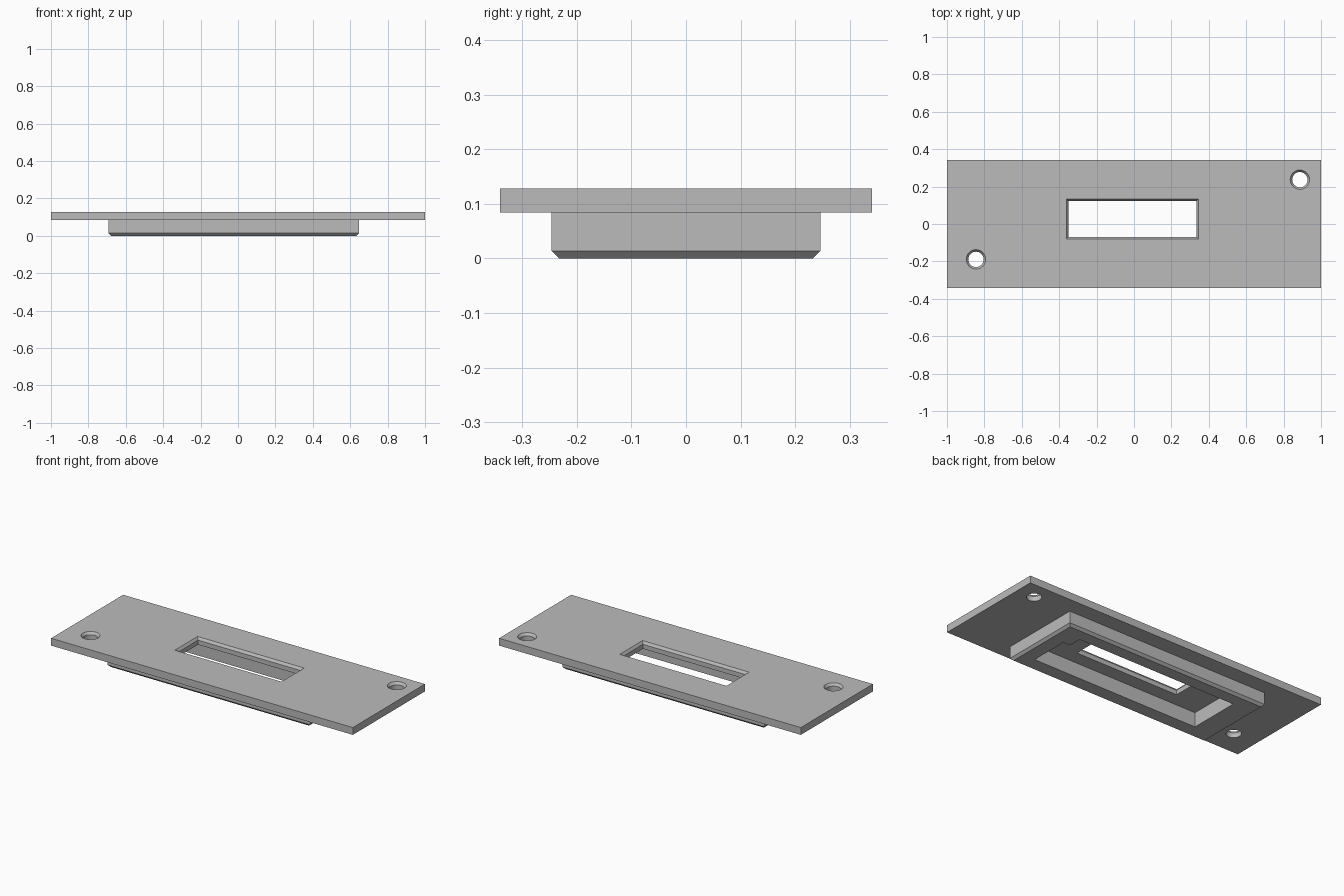
import bpy
import bmesh
import math

if "Cube" in bpy.data.objects:
    bpy.data.objects.remove(bpy.data.objects["Cube"])

GREY = (0.5, 0.5, 0.5, 1.0)
grey = bpy.data.materials.new("matte_grey")
grey.use_nodes = True
grey.diffuse_color = GREY
grey.node_tree.nodes["Principled BSDF"].inputs["Base Color"].default_value = GREY


def rect(x0, x1, y0, y1, inset=0.0):
    return [(x0 + inset, y0 + inset), (x1 - inset, y0 + inset),
            (x1 - inset, y1 - inset), (x0 + inset, y1 - inset)]


def circle(x, y, r, n=32):
    return [(x + r * math.cos(2 * math.pi * i / n), y + r * math.sin(2 * math.pi * i / n))
            for i in range(n)]


def loft(name, sections):
    """Closed solid through outlines stacked from low to high z."""
    bm = bmesh.new()
    rings = [[bm.verts.new((x, y, z)) for x, y in pts] for z, pts in sections]
    bm.faces.new(rings[0][::-1])
    bm.faces.new(rings[-1])
    for low, high in zip(rings, rings[1:]):
        n = len(low)
        for i in range(n):
            j = (i + 1) % n
            bm.faces.new((low[i], low[j], high[j], high[i]))
    bmesh.ops.recalc_face_normals(bm, faces=bm.faces)
    mesh = bpy.data.meshes.new(name)
    bm.to_mesh(mesh)
    bm.free()
    mesh.materials.append(grey)
    obj = bpy.data.objects.new(name, mesh)
    bpy.context.collection.objects.link(obj)
    return obj


def combine(target, other, operation):
    """Apply a boolean and discard the helper solid."""
    mod = target.modifiers.new("boolean", 'BOOLEAN')
    mod.operation = operation
    mod.solver = 'EXACT'
    mod.object = other
    bpy.context.view_layer.objects.active = target
    bpy.ops.object.modifier_apply(modifier=mod.name)
    bpy.data.objects.remove(other)


TOP, UNDER = 0.128, 0.084
LIP, LIP_DEPTH = 0.011, 0.015

# Faceplate
plate = loft("faceplate", [(z, rect(-1, 1, -0.341, 0.341)) for z in (UNDER, TOP)])

# Raised boss underneath, chamfered along its lower edge
boss_rect = (-0.693, 0.648, -0.246, 0.246)
boss = loft("rear_boss", [(0, rect(*boss_rect, inset=0.014)),
                          (0.014, rect(*boss_rect)),
                          (0.1, rect(*boss_rect))])
combine(plate, boss, 'UNION')

# Pocket in the boss, with one stepped corner
pocket = [(-0.548, -0.153), (0.555, -0.153), (0.555, 0.082),
          (0.51, 0.082), (0.51, 0.16), (-0.548, 0.16)]
combine(plate, loft("pocket_cutter", [(-0.05, pocket), (0.086, pocket)]), 'DIFFERENCE')


def opening(name, outline):
    """Through cut with a bevelled upper rim; outline(inset) gives its points."""
    cutter = loft(name, [(0.06, outline(LIP)), (TOP - LIP_DEPTH, outline(LIP)),
                         (TOP, outline(0)), (TOP + 0.05, outline(0))])
    combine(plate, cutter, 'DIFFERENCE')


# Display window and two screw holes
opening("window_cutter", lambda i: rect(-0.362, 0.345, -0.081, 0.134, i))
for hx, hy in ((-0.845, -0.189), (0.887, 0.237)):
    opening("hole_cutter", lambda i: circle(hx, hy, 0.052 - i))

plate.name = "bezel_plate"
bpy.ops.object.select_all(action='DESELECT')
plate.select_set(True)
bpy.context.view_layer.objects.active = plate
bpy.ops.object.shade_smooth_by_angle(angle=math.radians(25))
